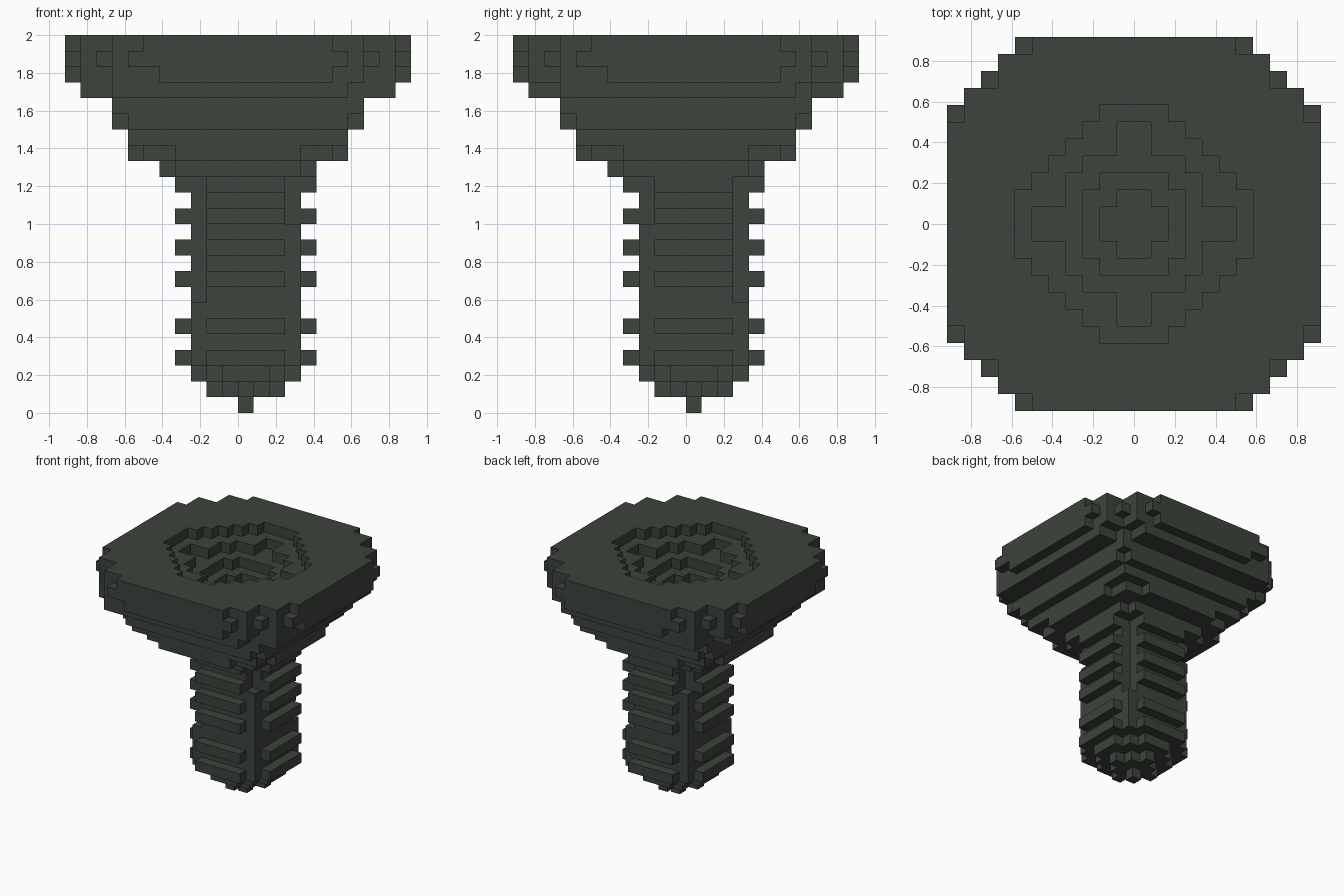
import bpy, bmesh
from mathutils import Vector

if "Cube" in bpy.data.objects:
    bpy.data.objects.remove(bpy.data.objects["Cube"], do_unlink=True)

U = 2 / 24  # size of one block

mat = bpy.data.materials.new("dark_grey_green")
mat.use_nodes = True
COLOUR = (0.047, 0.056, 0.046, 1)
mat.diffuse_color = COLOUR
bsdf = mat.node_tree.nodes["Principled BSDF"]
bsdf.inputs["Base Color"].default_value = COLOUR
bsdf.inputs["Roughness"].default_value = 0.8


def box(x0, x1, y0, y1, z0, z1):
    return {(x, y, z) for x in range(x0, x1) for y in range(y0, y1) for z in range(z0, z1)}


def cross(a0, a1, b0, b1, z0, z1):
    """Two bars crossing at right angles."""
    return box(a0, a1, b0, b1, z0, z1) | box(b0, b1, a0, a1, z0, z1)


def square(r, z0, z1):
    return box(-r, r, -r, r, z0, z1)


# Head: three rim layers with stepped corners
head = cross(-11, 11, -6, 6, 23, 24) | cross(-10, 10, -8, 8, 23, 24)
head |= cross(-11, 11, -7, 7, 22, 23) | cross(-10, 10, -8, 8, 22, 23) | square(9, 22, 23)
head |= cross(-11, 11, -5, 6, 21, 22) | cross(-10, 10, -8, 8, 21, 22)

# Bowl sunk into the top of the head
for i in range(6):
    head -= box(-7 + i, 7 - i, -2 - i, 2 + i, 23, 24)
head -= cross(-6, 6, -1, 1, 22, 23) | cross(-4, 4, -3, 3, 22, 23)
head -= cross(-3, 3, -2, 2, 21, 22)

# Tapered underside of the head
taper = cross(-10, 10, -8, 7, 20, 21) | square(8, 20, 21)
taper -= cross(-2, 2, -1, 1, 20, 21)
taper |= square(8, 19, 20) | cross(-8, 8, -7, 7, 18, 19)
taper |= square(7, 17, 18)
taper |= cross(-7, 7, -4, 4, 16, 17) | square(6, 16, 17)
taper |= cross(-5, 5, -4, 4, 15, 16)

# Shaft with corner blocks that stop at different heights
shaft = cross(-3, 4, -2, 3, 3, 15)
for cx, cy, top in ((-3, -3, 7), (3, 3, 7), (3, -3, 12), (-3, 3, 12)):
    shaft |= box(cx, cx + 1, cy, cy + 1, 3, top)

# Thread ridges
thread = set()
for z in (3, 5, 8, 10, 12, 14):
    thread |= cross(-4, 5, -2, 3, z, z + 1)
thread -= shaft

# Stepped tip
tip = cross(-3, 4, -1, 2, 2, 3) | box(-2, 3, -2, 3, 2, 3)
tip |= cross(-2, 3, 0, 1, 1, 2) | box(-1, 2, -1, 2, 1, 2)
tip |= box(0, 1, 0, 1, 0, 1)

parts = {"head": head, "head_taper": taper, "shaft": shaft, "thread_ridges": thread, "tip": tip}
solid = set().union(*parts.values())


def build(name, cells):
    """Skin the open sides of a set of blocks."""
    bm = bmesh.new()
    for c in cells:
        for axis in range(3):
            for s in (-1, 1):
                n = list(c)
                n[axis] += s
                if tuple(n) in solid:
                    continue
                mid = Vector(c) + Vector((0.5, 0.5, 0.5))
                mid[axis] += s * 0.5
                u, v = Vector(), Vector()
                u[(axis + 1) % 3] = 0.5
                v[(axis + 2) % 3] = 0.5 * s
                corners = (mid - u - v, mid + u - v, mid + u + v, mid - u + v)
                bm.faces.new([bm.verts.new(p * U) for p in corners])
    bmesh.ops.remove_doubles(bm, verts=bm.verts, dist=0.001)
    me = bpy.data.meshes.new(name)
    bm.to_mesh(me)
    bm.free()
    me.materials.append(mat)
    ob = bpy.data.objects.new(name, me)
    bpy.context.collection.objects.link(ob)


for part_name, part_cells in parts.items():
    build(part_name, part_cells)
